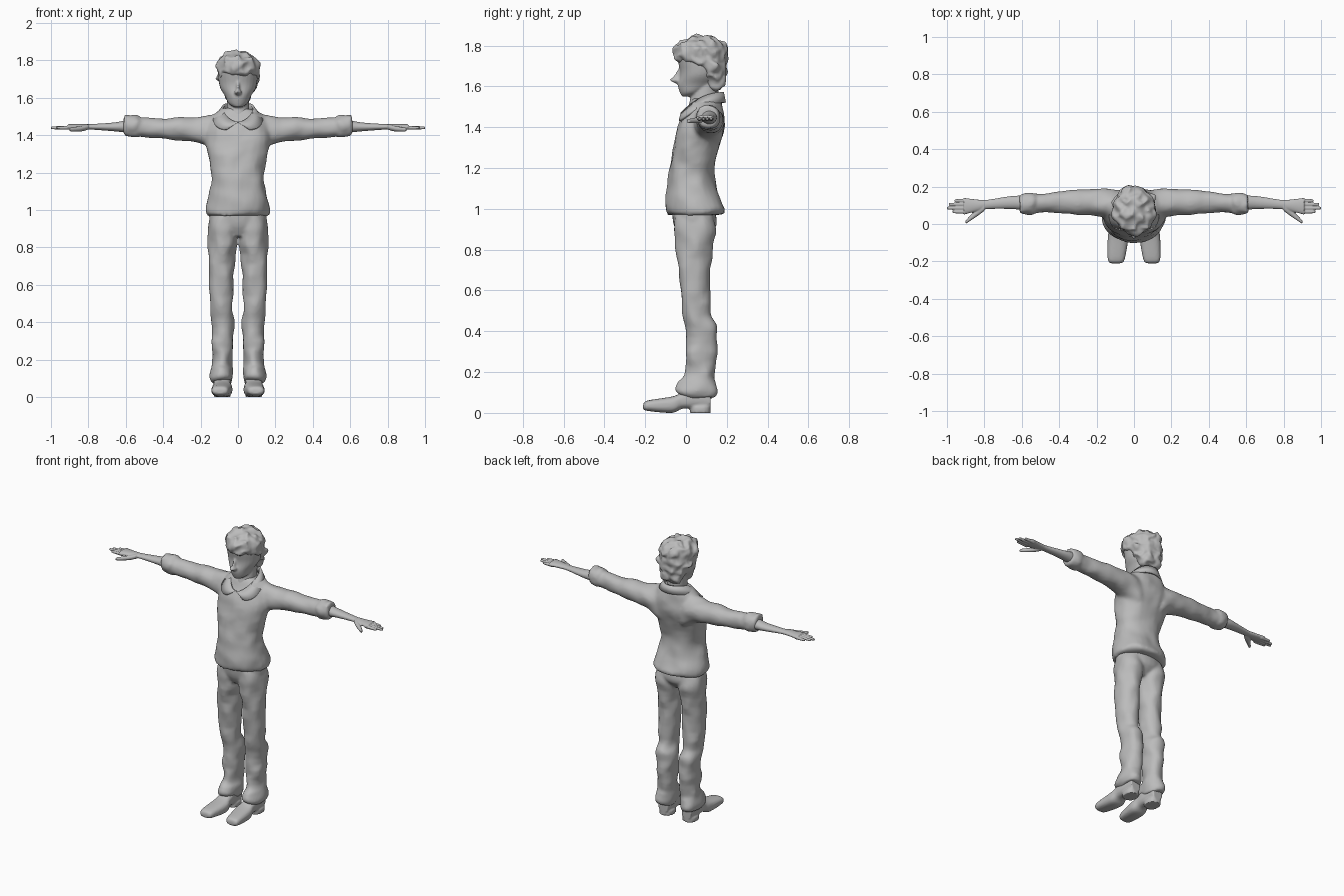
import bpy, bmesh
from math import sin, cos, pi, copysign
from mathutils import Vector, noise

old_cube = bpy.data.objects.get("Cube")
if old_cube:
    bpy.data.objects.remove(old_cube)

grey = bpy.data.materials.new("plain grey")
grey.use_nodes = True
colour = (.5, .5, .5, 1)
grey.diffuse_color = colour
grey.node_tree.nodes["Principled BSDF"].inputs["Base Color"].default_value = colour


def blend(before, start, end, after, t):
    """Smooth curve from start to end, steered by the neighbouring values."""
    leave, arrive = (end - before) / 2, (after - start) / 2
    ease = t * t * (3 - 2 * t)
    return (start + (end - start) * ease
            + leave * t * (1 - t) ** 2 - arrive * t * t * (1 - t))


def spline(rows, steps=6):
    """Fill in smooth sections between the given ones."""
    padded = [rows[0], *rows, rows[-1]]
    filled = []
    for group in zip(padded, padded[1:], padded[2:], padded[3:]):
        for step in range(steps):
            filled.append([blend(*values, step / steps) for values in zip(*group)])
    return filled + [rows[-1]]


def place(axis, along, u, v):
    """Point of a section that crosses the given axis."""
    if axis == "x":
        return Vector((along, u, v))
    if axis == "y":
        return Vector((u, along, v))
    return Vector((u, v, along))


def loft(bm, rows, axis="z", power=1, folds=0, grain=12, sides=28, mirror=False):
    """Skin a tube through sections (position, u min, u max, v min, v max)."""
    for side in ((1, -1) if mirror else (1,)):
        rings = []
        for along, u_min, u_max, v_min, v_max in spline(rows):
            ring = []
            for k in range(sides):
                angle = 2 * pi * k / sides
                c, s = (copysign(abs(w) ** power, w) for w in (cos(angle), sin(angle)))
                point = place(axis, along, (u_min + u_max + c * (u_max - u_min)) / 2,
                              (v_min + v_max + s * (v_max - v_min)) / 2)
                point += noise.noise_vector(point * grain) * folds
                point.x *= side
                ring.append(bm.verts.new(point))
            rings.append(ring)
        for lower, upper in zip(rings, rings[1:]):
            for k in range(sides):
                bm.faces.new((lower[k - 1], lower[k], upper[k], upper[k - 1]))
        bm.faces.new(rings[0])
        bm.faces.new(rings[-1])


def upright(*rows):
    """Sections symmetric in x, given as (height, half width, front, back)."""
    return [(height, -half, half, front, back) for height, half, front, back in rows]


def finish(name, bm, voxel=None, relax=0):
    """Turn the mesh into a smooth object, fusing its pieces into one skin."""
    bmesh.ops.recalc_face_normals(bm, faces=bm.faces)
    mesh = bpy.data.meshes.new(name)
    bm.to_mesh(mesh)
    bm.free()
    mesh.materials.append(grey)
    mesh.shade_smooth()
    part = bpy.data.objects.new(name, mesh)
    bpy.context.collection.objects.link(part)
    if voxel:
        fuse = part.modifiers.new("fuse", "REMESH")
        fuse.mode = "VOXEL"
        fuse.voxel_size = voxel
        fuse.use_smooth_shade = True
        soften = part.modifiers.new("soften", "SMOOTH")
        soften.iterations = relax
    return part


# Shirt: torso, sleeves and rolled cuffs fused together
bm = bmesh.new()
loft(bm, upright((.97, .16, -.09, .18), (1, .17, -.1, .19), (1.1, .15, -.09, .15),
                 (1.2, .14, -.08, .14), (1.4, .18, -.04, .19), (1.5, .14, .01, .18),
                 (1.54, .08, .03, .17)), power=.9, folds=.012)
loft(bm, [(.08, .02, .18, 1.28, 1.52), (.2, .04, .19, 1.35, 1.5),
          (.4, .06, .17, 1.38, 1.49), (.55, .06, .16, 1.4, 1.5)],
     "x", folds=.012, mirror=True)
loft(bm, [(.53, .06, .16, 1.4, 1.5), (.55, .05, .17, 1.39, 1.51), (.61, .05, .16, 1.4, 1.51)],
     "x", folds=.012, grain=20, mirror=True)
finish("shirt", bm, .011, relax=3)

# Collar: a standing fold that drops into two points at the front
bm = bmesh.new()
steps = 24
for side in (1, -1):
    edges = []
    for k in range(steps + 1):
        turn = pi * k / steps
        drop = ((1 + cos(turn)) / 2) ** 2
        top = (side * .08 * sin(turn), .08 - .1 * cos(turn), 1.57 - .1 * drop)
        hem = (side * (.11 * sin(turn) + .06 * drop), .08 - .11 * cos(turn), 1.52 - .09 * drop)
        edges.append((bm.verts.new(top), bm.verts.new(hem)))
    for (top, hem), (next_top, next_hem) in zip(edges, edges[1:]):
        bm.faces.new((top, hem, next_hem, next_top))
bmesh.ops.remove_doubles(bm, verts=bm.verts, dist=.001)
collar = finish("collar", bm)
cloth = collar.modifiers.new("cloth", "SOLIDIFY")
cloth.thickness = .012
cloth.offset = 0

# Trousers: hips and both legs fused together
bm = bmesh.new()
loft(bm, upright((.86, .08, -.03, .1), (.92, .15, -.06, .15), (1, .15, -.07, .14)))
loft(bm, [(.07, .04, .14, .02, .14), (.1, .03, .15, -.04, .15), (.15, .03, .14, -.03, .15),
          (.2, .03, .14, 0, .14), (.4, .02, .14, 0, .16), (.5, .03, .15, -.02, .12),
          (.8, .01, .16, -.05, .13), (.9, 0, .16, -.06, .15), (.96, 0, .15, -.06, .14)],
     folds=.014, mirror=True)
finish("trousers", bm, .009, relax=2)

# Shoes, each with a heel block
bm = bmesh.new()
loft(bm, [(-.21, .07, .12, .02, .04), (-.19, .05, .14, .01, .06), (-.07, .03, .14, 0, .08),
          (-.02, .04, .13, .02, .1), (.03, .04, .13, .02, .13), (.12, .05, .12, .02, .11)],
     "y", power=.75, mirror=True)
loft(bm, [(0, .04, .13, .02, .12), (.03, .04, .13, .02, .12)], power=.8, mirror=True)
finish("shoes", bm, .007, relax=1)

# Head: skull, nose and neck
bm = bmesh.new()
loft(bm, upright((1.55, .02, -.02, .03), (1.57, .05, -.03, .08), (1.61, .07, -.04, .14),
                 (1.67, .1, -.03, .17), (1.78, .1, -.04, .18), (1.84, .03, .05, .12)))
loft(bm, upright((1.61, .01, -.04, 0), (1.63, .02, -.08, 0), (1.65, .01, -.06, 0),
                 (1.7, .01, -.03, 0)))
loft(bm, upright((1.45, .06, 0, .16), (1.62, .06, .04, .16)))
finish("head", bm, .006, relax=3)

# Hair: tousled cap, low at the nape and with a fringe over the brow
bm = bmesh.new()
loft(bm, upright((1.58, .04, .11, .17), (1.62, .08, .09, .19), (1.7, .11, .03, .2),
                 (1.73, .11, -.05, .2), (1.79, .11, -.06, .2), (1.83, .07, -.02, .16),
                 (1.85, .02, .05, .1)), folds=.02, grain=26, sides=48)
finish("hair", bm, .007, relax=1)

# Forearms, palms, fingers and thumbs
bm = bmesh.new()
loft(bm, [(.57, .07, .15, 1.41, 1.49), (.65, .08, .15, 1.42, 1.47), (.78, .08, .13, 1.43, 1.46),
          (.83, .07, .13, 1.43, 1.46), (.91, .05, .14, 1.43, 1.46)], "x", mirror=True)
for row, tip in enumerate((.97, 1, .99, .96)):
    middle, height = .065 + row * .02, 1.44
    loft(bm, [(along, middle - r, middle + r, height - r, height + r)
              for along, r in ((.89, .01), (tip - .01, .008), (tip, .004))],
         "x", sides=12, mirror=True)
loft(bm, [(.8, .07, .11, 1.43, 1.46), (.84, .04, .08, 1.42, 1.45), (.9, 0, .02, 1.42, 1.44)],
     "x", sides=12, mirror=True)
finish("arms_and_hands", bm, .004, relax=1)
